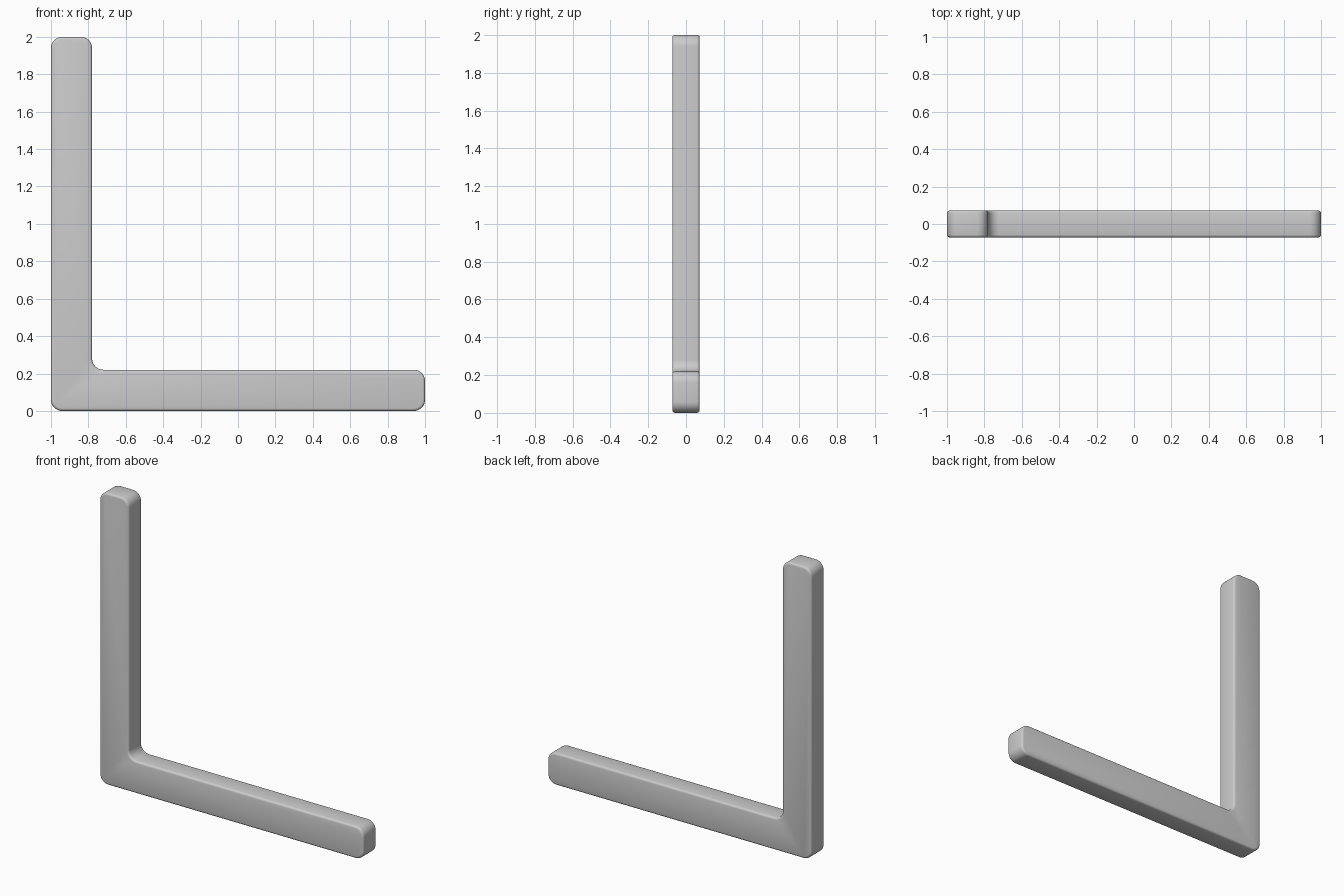
import bpy, bmesh, math
from mathutils import Vector

if "Cube" in bpy.data.objects:
    bpy.data.objects.remove(bpy.data.objects["Cube"])

ARM = 0.22      # arm width
HALF = 0.072    # half thickness
R = 0.06        # corner radius in the profile
SEG = 8

# L-shaped outline (x, z), counter-clockwise seen from the front
corners = [(-1, 0), (1, 0), (1, ARM), (-1 + ARM, ARM), (-1 + ARM, 2), (-1, 2)]


def rounded(points, radius):
    """Replace every right-angled corner with an arc."""
    out = []
    for i, p in enumerate(points):
        p = Vector(p)
        a = (Vector(points[i - 1]) - p).normalized()
        b = (Vector(points[(i + 1) % len(points)]) - p).normalized()
        centre = p + (a + b) * radius
        for k in range(SEG + 1):
            t = math.pi / 2 * k / SEG
            out.append(centre - b * radius * math.cos(t) - a * radius * math.sin(t))
    return out


# Extrude the outline through the thickness
bm = bmesh.new()
face = bm.faces.new([bm.verts.new((p.x, -HALF, p.y)) for p in rounded(corners, R)])
ext = bmesh.ops.extrude_face_region(bm, geom=[face])
new_verts = [g for g in ext["geom"] if isinstance(g, bmesh.types.BMVert)]
bmesh.ops.translate(bm, verts=new_verts, vec=(0, 2 * HALF, 0))
bmesh.ops.recalc_face_normals(bm, faces=bm.faces)
mesh = bpy.data.meshes.new("corner_bracket")
bm.to_mesh(mesh)
bm.free()

bracket = bpy.data.objects.new("corner_bracket", mesh)
bpy.context.collection.objects.link(bracket)
bpy.context.view_layer.objects.active = bracket
bracket.select_set(True)

# Soften the front and back rims
bevel = bracket.modifiers.new("rim_bevel", "BEVEL")
bevel.width = 0.014
bevel.segments = 3
bevel.limit_method = "ANGLE"
bevel.angle_limit = math.radians(50)
bpy.ops.object.modifier_apply(modifier=bevel.name)
bpy.ops.object.shade_smooth_by_angle(angle=math.radians(35))
